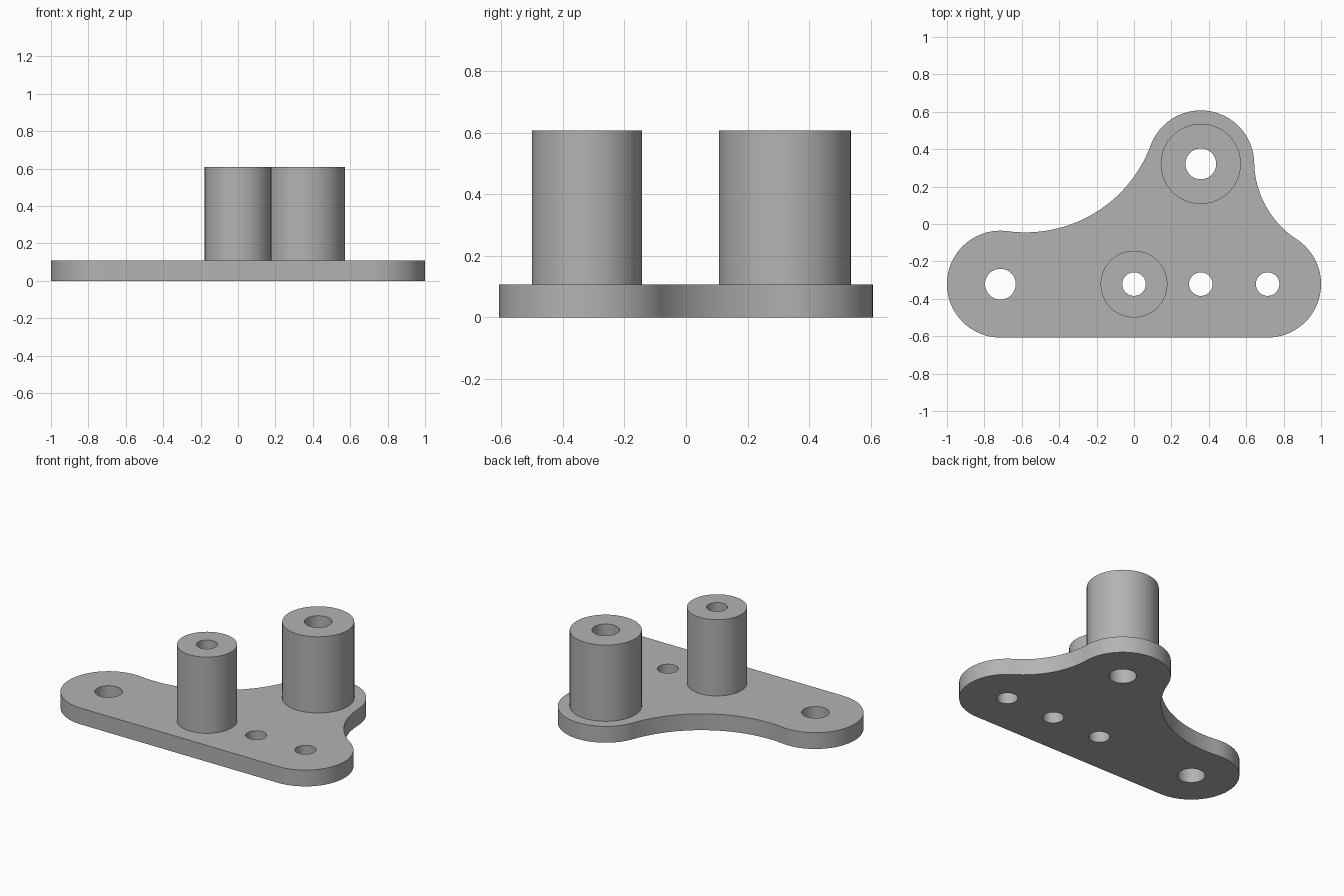
import bpy, bmesh, math
from mathutils import Vector

cube = bpy.data.objects.get("Cube")
if cube:
    bpy.data.objects.remove(cube, do_unlink=True)

U = 1 / 14                       # design module
PLATE_H, BOSS_H = 1.5 * U, 7 * U
R = 4 * U                        # lobe radius
LEFT, RIGHT, TOP = (Vector(p) * U for p in ((-10, -4.5), (10, -4.5), (5, 4.5)))
MIDDLE, INNER = Vector((0, -4.5)) * U, Vector((5, -4.5)) * U
BIG, SMALL = 1.15 * U, 0.88 * U  # hole radii

grey = bpy.data.materials.new("plain_grey")
grey.use_nodes = True
colour = (0.45, 0.45, 0.45, 1)
grey.diffuse_color = colour
grey.node_tree.nodes["Principled BSDF"].inputs["Base Color"].default_value = colour


def arc(c, r, a0, a1, n):
    """Points on an arc, both ends included."""
    angles = (a0 + (a1 - a0) * i / n for i in range(n + 1))
    return [c + r * Vector((math.cos(a), math.sin(a))) for a in angles]


def circle(c, r, n=64):
    return arc(c, r, 0, math.tau, n)[:-1]


def angle(a, b):
    return math.atan2(b.y - a.y, b.x - a.x)


def fillet_centre(a, b, r):
    """Centre of a concave arc touching the lobes at a and b, left of a to b."""
    d = b - a
    h = math.sqrt((r + R) ** 2 - (d.length / 2) ** 2)
    return (a + b) / 2 + h * Vector((-d.y, d.x)).normalized()


def extrude(name, loops, z, height):
    """Solid from an outer loop and its hole loops."""
    bm = bmesh.new()
    for pts in loops:
        vs = [bm.verts.new((p.x, p.y, z)) for p in pts]
        for a, b in zip(vs, vs[1:] + vs[:1]):
            bm.edges.new((a, b))
    bmesh.ops.triangle_fill(bm, edges=bm.edges[:], use_beauty=True)
    ext = bmesh.ops.extrude_face_region(bm, geom=bm.faces[:], use_keep_orig=True)
    top = [g for g in ext["geom"] if isinstance(g, bmesh.types.BMVert)]
    bmesh.ops.translate(bm, verts=top, vec=(0, 0, height))
    bmesh.ops.recalc_face_normals(bm, faces=bm.faces[:])
    mesh = bpy.data.meshes.new(name)
    bm.to_mesh(mesh)
    bm.free()
    mesh.materials.append(grey)
    ob = bpy.data.objects.new(name, mesh)
    bpy.context.collection.objects.link(ob)
    bpy.ops.object.select_all(action="DESELECT")
    ob.select_set(True)
    bpy.context.view_layer.objects.active = ob
    bpy.ops.object.shade_smooth_by_angle(angle=math.radians(30))


# Plate outline, counter-clockwise: three lobes joined by two concave arcs
r_right, r_left = 7 * U, 10 * U
c_right = fillet_centre(TOP, RIGHT, r_right)
c_left = fillet_centre(LEFT, TOP, r_left)
outline = arc(RIGHT, R, -math.pi / 2, angle(RIGHT, c_right), 40)
outline += arc(c_right, r_right, angle(c_right, RIGHT) + math.tau,
               angle(c_right, TOP) % math.tau, 24)[1:-1]
outline += arc(TOP, R, angle(TOP, c_right), angle(TOP, c_left), 40)
outline += arc(c_left, r_left, angle(c_left, TOP), angle(c_left, LEFT), 32)[1:-1]
outline += arc(LEFT, R, angle(LEFT, c_left), 1.5 * math.pi, 48)

holes = [(LEFT, BIG), (TOP, BIG), (MIDDLE, SMALL), (INNER, SMALL), (RIGHT, SMALL)]
extrude("base_plate", [outline] + [circle(c, r) for c, r in holes], 0, PLATE_H)

# Hollow posts
extrude("small_post", [circle(MIDDLE, 2.5 * U), circle(MIDDLE, SMALL)], PLATE_H, BOSS_H)
extrude("large_post", [circle(TOP, 3 * U), circle(TOP, BIG)], PLATE_H, BOSS_H)
